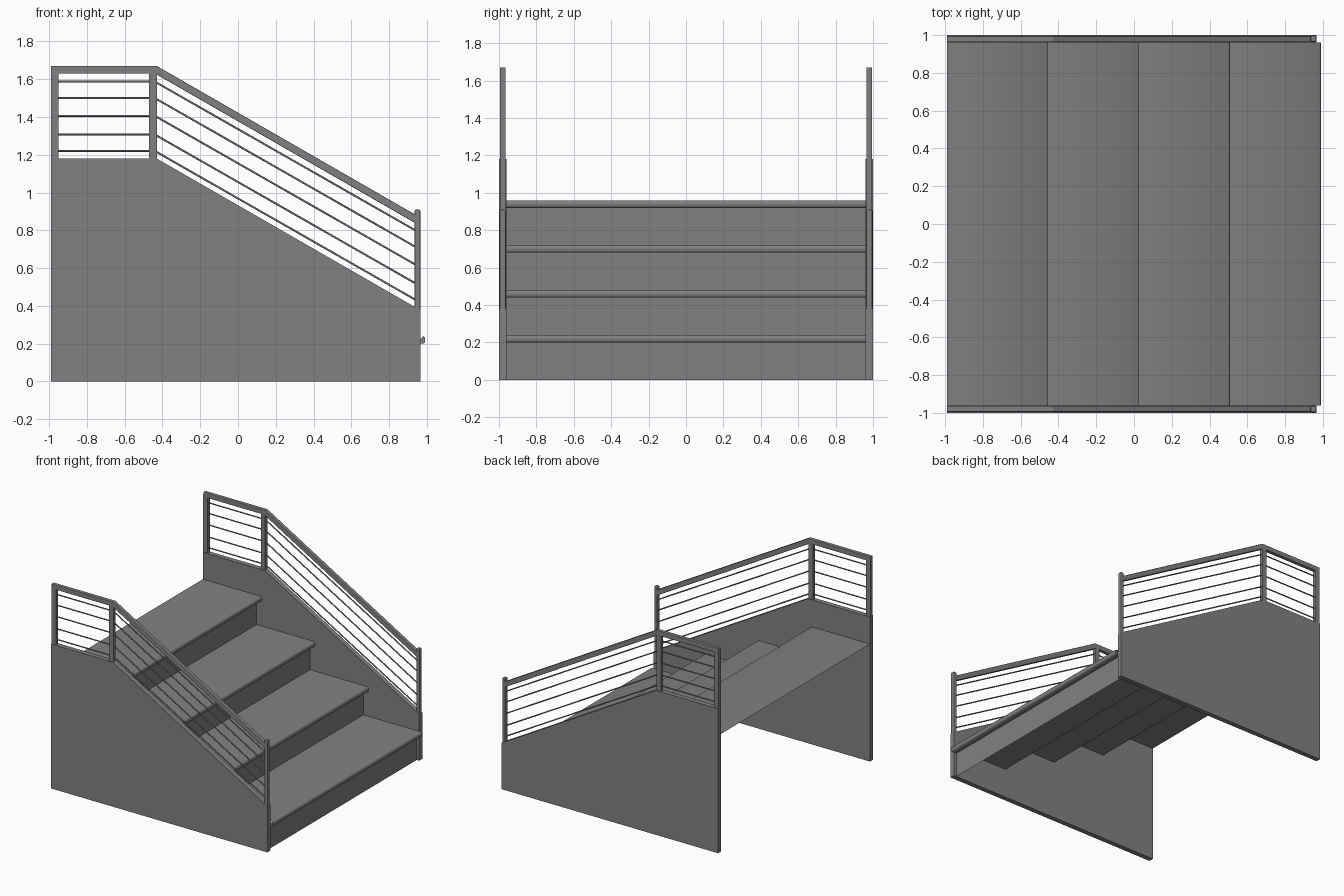
import bpy, bmesh, math
from mathutils import Vector

if "Cube" in bpy.data.objects:
    bpy.data.objects.remove(bpy.data.objects["Cube"])

X0, XB, X1 = -0.99, -0.43, 0.965      # back end, bend, front end
SLOPE = -0.575

dark = bpy.data.materials.new("dark_grey")
dark.diffuse_color = (0.22, 0.22, 0.22, 1)
dark.use_nodes = True
dark.node_tree.nodes["Principled BSDF"].inputs["Base Color"].default_value = dark.diffuse_color


def make_object(name, bm, mirror=True):
    bmesh.ops.recalc_face_normals(bm, faces=bm.faces)
    me = bpy.data.meshes.new(name)
    bm.to_mesh(me)
    bm.free()
    me.materials.append(dark)
    ob = bpy.data.objects.new(name, me)
    bpy.context.collection.objects.link(ob)
    if mirror:
        m = ob.modifiers.new("mirror", 'MIRROR')
        m.use_axis = (False, True, False)
    return ob


def prism(name, profile, y0, y1, bevel=0.0):
    """Extrude a closed x-z outline along y; mirrored to the other side."""
    bm = bmesh.new()
    f = bm.faces.new([bm.verts.new((x, y0, z)) for x, z in profile])
    r = bmesh.ops.extrude_face_region(bm, geom=[f])
    verts = [g for g in r["geom"] if isinstance(g, bmesh.types.BMVert)]
    bmesh.ops.translate(bm, verts=verts, vec=(0, y1 - y0, 0))
    ob = make_object(name, bm)
    if bevel:
        b = ob.modifiers.new("bevel", 'BEVEL')
        b.width, b.segments = bevel, 2
    return ob


def rod(name, points, radius=0.005, sides=8):
    """Thin round bar swept through x-z points."""
    bm = bmesh.new()
    for (xa, za), (xb, zb) in zip(points, points[1:]):
        a, b = Vector((xa, -0.98, za)), Vector((xb, -0.98, zb))
        d = b - a
        mat = d.to_track_quat('Z', 'Y').to_matrix().to_4x4()
        mat.translation = (a + b) / 2
        bmesh.ops.create_cone(bm, cap_ends=True, segments=sides, radius1=radius,
                              radius2=radius, depth=d.length, matrix=mat)
    ob = make_object(name, bm)
    for p in ob.data.polygons:
        p.use_smooth = len(p.vertices) == 4
    return ob


def slope_z(x, z):
    return z + SLOPE * (x - XB)


# solid side panels
prism("side_panel", [(X0, 0), (X1, 0), (X1, slope_z(X1, 1.18)), (XB, 1.18), (X0, 1.18)],
      -1.0, -0.96)

# bent handrail
XE = 0.945
prism("handrail", [(X0, 1.63), (XB - 0.01, 1.63), (XE, slope_z(XE, 1.625)),
                   (XE, slope_z(XE, 1.67)), (XB, 1.67), (X0, 1.67)],
      -0.995, -0.965, 0.004)

# posts
for name, xa, xb, z0, z1 in (("back_post", X0, -0.95, 1.17, 1.65),
                             ("middle_post", -0.47, XB, 1.17, 1.65)):
    prism(name, [(xa, z0), (xb, z0), (xb, z1), (xa, z1)], -0.995, -0.965)
prism("front_post", [(0.935, 0.37), (X1, 0.37), (X1, 0.91), (0.935, 0.91)],
      -0.997, -0.963, 0.008)

# infill bars following the rail
for i, h in enumerate((0.04, 0.127, 0.226, 0.32, 0.407)):
    z = 1.18 + h
    rod(f"infill_bar_{i + 1}", [(-0.97, z), (XB - 0.01, z), (0.945, slope_z(0.945, z))])

# stairs: one folded sheet with risers and rounded nosings
path = []
for i in range(4):
    nose, top = 0.989 - 0.482 * i, 0.24 * (i + 1)
    riser = nose - 0.047
    path += [(riser, top - 0.24), (riser, top - 0.04), (nose - 0.008, top - 0.04),
             (nose, top - 0.032), (nose, top - 0.008), (nose - 0.008, top)]
path.append((X0, 0.96))
bm = bmesh.new()
rows = [[bm.verts.new((x, y, z)) for y in (-0.96, 0.96)] for x, z in path]
for a, b in zip(rows, rows[1:]):
    bm.faces.new((a[0], a[1], b[1], b[0]))
# end caps of the nosings
for i in range(4):
    for s in (0, 1):
        bm.faces.new([rows[i * 6 + k][s] for k in range(1, 6)])
stairs = make_object("stair_treads_and_risers", bm, mirror=False)
bpy.context.view_layer.objects.active = stairs
stairs.select_set(True)
bpy.ops.object.shade_smooth_by_angle(angle=math.radians(50))
